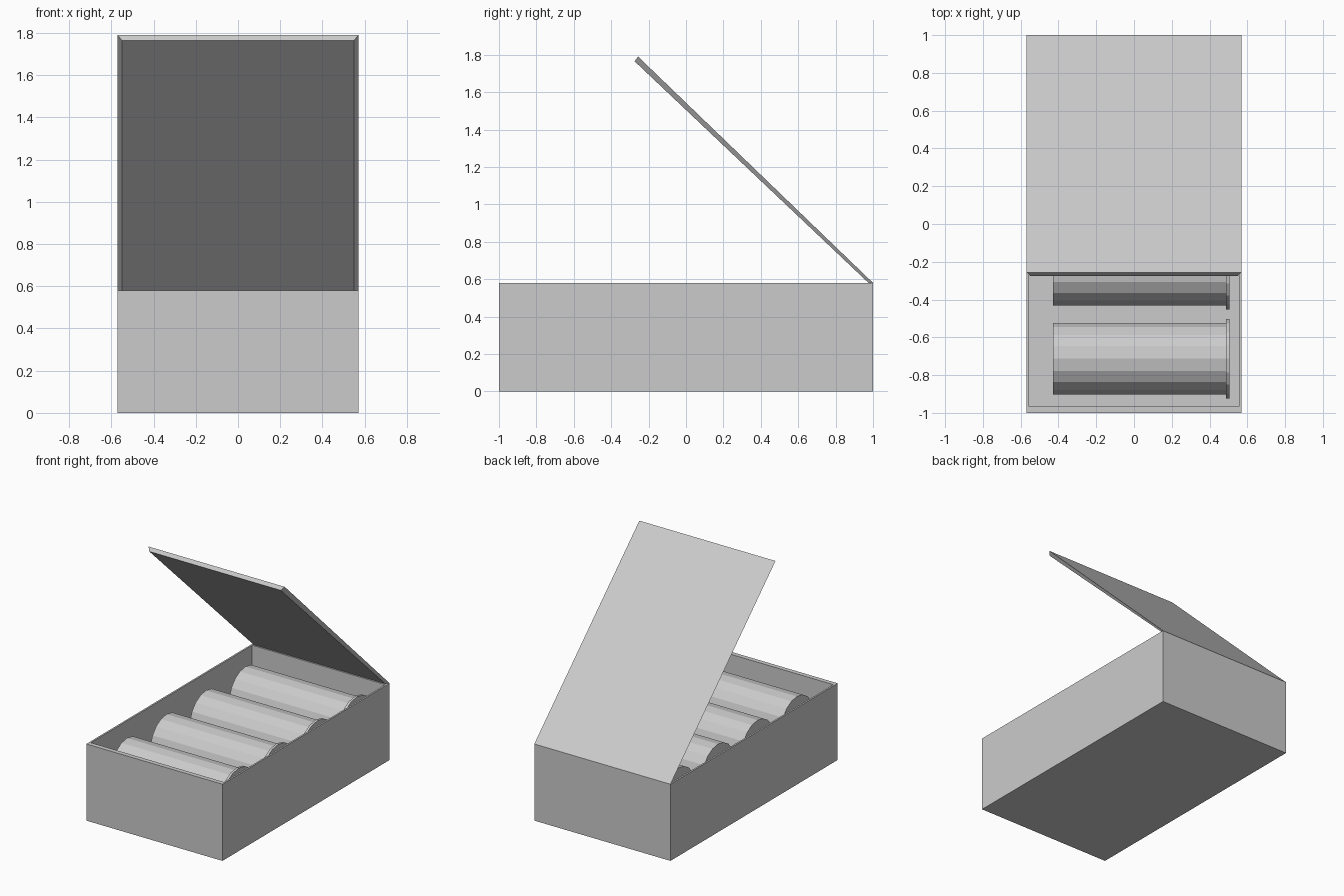
import bpy, bmesh, math
from mathutils import Matrix

if "Cube" in bpy.data.objects:
    bpy.data.objects.remove(bpy.data.objects["Cube"])

def add_object(name, bm):
    bmesh.ops.recalc_face_normals(bm, faces=bm.faces[:])
    mesh = bpy.data.meshes.new(name)
    bm.to_mesh(mesh)
    bm.free()
    ob = bpy.data.objects.new(name, mesh)
    bpy.context.collection.objects.link(ob)
    return ob

def loft(name, rings):
    """Skin a stack of equal-length point loops and cap both ends."""
    bm = bmesh.new()
    rows = [[bm.verts.new(p) for p in ring] for ring in rings]
    for a, b in zip(rows, rows[1:]):
        n = len(a)
        for i in range(n):
            j = (i + 1) % n
            bm.faces.new((a[i], a[j], b[j], b[i]))
    bm.faces.new(rows[0])
    bm.faces.new(rows[-1])
    return add_object(name, bm)

def rect(hx, hy, z):
    return [(-hx, -hy, z), (hx, -hy, z), (hx, hy, z), (-hx, hy, z)]

# Open box: outer walls, rim, inner walls, raised floor
W, L, H = 0.57, 1.0, 0.58
FLOOR = 0.145
loft("box", [rect(W, L, 0), rect(W, L, H),
             rect(W - 0.013, L - 0.035, H), rect(W - 0.013, L - 0.035, FLOOR)])

# Open lid: thin slab with bevelled edges, hinged on the back rim
def lid_face(hx, hinge, tip):
    return [(-hx, *hinge), (hx, *hinge), (hx, *tip), (-hx, *tip)]

loft("lid", [lid_face(W, (1.0, 0.58), (-0.256, 1.79)),
             lid_face(W - 0.02, (0.976, 0.58), (-0.275, 1.765))])

# Row of cylinders lying across the box, each with a flanged base
SIDES = 18
def ring(x, r, y, z):
    return [(x, y + r * math.sin(2 * math.pi * i / SIDES),
             z + r * math.cos(2 * math.pi * i / SIDES)) for i in range(SIDES)]

for k in range(4):
    y, z = -0.713 + 0.472 * k, 0.36
    loft(f"cylinder_{k + 1}", [ring(-0.43, 0.193, y, z), ring(0.487, 0.193, y, z),
                               ring(0.487, 0.214, y, z), ring(0.505, 0.214, y, z)])
